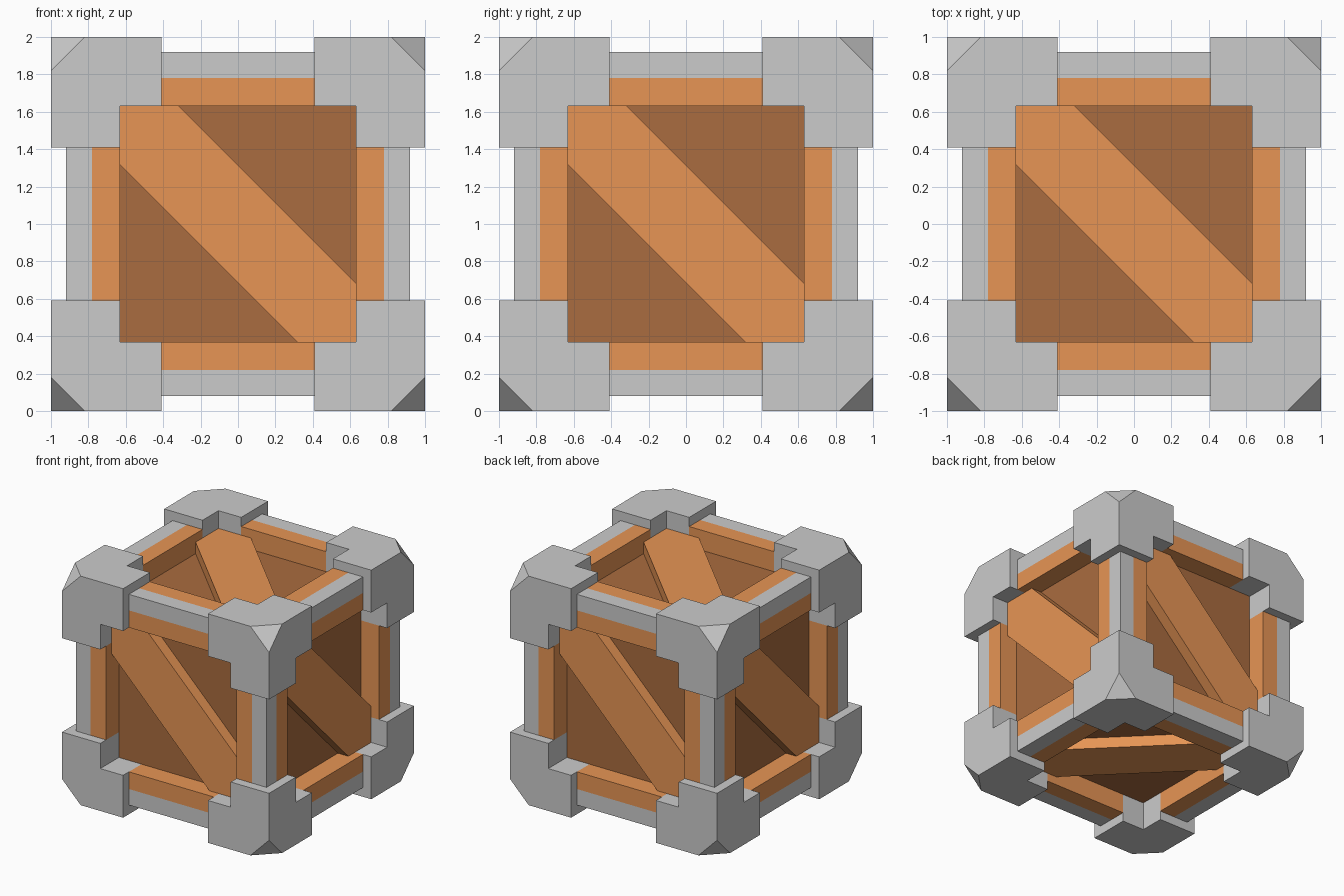
import bpy, bmesh
from math import pi
from itertools import product
from mathutils import Matrix, Vector

if "Cube" in bpy.data.objects:
    bpy.data.objects.remove(bpy.data.objects["Cube"])

# Main distances from the crate centre
CORE, SPLIT, BEAM, ARM = 0.63, 0.78, 0.92, 0.41
PANEL, BOARD, CHAMFER = 0.745, 0.845, 0.18
UP = Matrix.Translation((0, 0, 1))


def material(name, rgb):
    m = bpy.data.materials.new(name)
    m.diffuse_color = (*rgb, 1)
    m.use_nodes = True
    m.node_tree.nodes["Principled BSDF"].inputs["Base Color"].default_value = m.diffuse_color
    return m


wood = material("wood", (0.80, 0.30, 0.09))
dark_wood = material("dark_wood", (0.40, 0.15, 0.05))


def finish(name, bm, mats=(), matrix=Matrix()):
    bm.transform(UP @ matrix)
    mesh = bpy.data.meshes.new(name)
    bm.to_mesh(mesh)
    bm.free()
    for m in mats:
        mesh.materials.append(m)
    obj = bpy.data.objects.new(name, mesh)
    bpy.context.collection.objects.link(obj)
    return obj


# Corner caps: three arms in a 2x2x2 cell block, tip cut off by a sloped plane
def corner_cap(name, signs):
    bm = bmesh.new()
    lim = (ARM, CORE, 1.0)
    cells = {c for c in product((0, 1), repeat=3) if sum(c) >= 2}
    for c in cells:
        for axis, side in product(range(3), (0, 1)):
            n = list(c)
            n[axis] += 1 if side else -1
            if tuple(n) in cells:
                continue
            u, v = (axis + 1) % 3, (axis + 2) % 3
            corners = []
            for a, b in ((0, 0), (1, 0), (1, 1), (0, 1)):
                p = [0, 0, 0]
                p[axis], p[u], p[v] = lim[c[axis] + side], lim[c[u] + a], lim[c[v] + b]
                corners.append(bm.verts.new(p))
            bm.faces.new(corners if side else corners[::-1])
    bmesh.ops.remove_doubles(bm, verts=bm.verts[:], dist=0.001)
    bmesh.ops.dissolve_limit(bm, angle_limit=0.02, verts=bm.verts[:], edges=bm.edges[:])
    cut = bmesh.ops.bisect_plane(bm, geom=bm.verts[:] + bm.edges[:] + bm.faces[:],
                                 plane_co=(1 - CHAMFER, 1, 1), plane_no=(1, 1, 1),
                                 clear_outer=True)
    rim = [e for e in cut["geom_cut"] if isinstance(e, bmesh.types.BMEdge)]
    bmesh.ops.holes_fill(bm, edges=rim)
    bm.transform(Matrix.Diagonal((*signs, 1)))
    bmesh.ops.recalc_face_normals(bm, faces=bm.faces[:])
    finish(name, bm)


for i, signs in enumerate(product((-1, 1), repeat=3)):
    corner_cap(f"corner_cap_{i + 1}", signs)

# Edge beams: wooden square section with a grey outer strip
profile = [(CORE, CORE), (BEAM, CORE), (BEAM, SPLIT), (BEAM, BEAM), (SPLIT, BEAM), (CORE, BEAM)]
GREY_SIDES = (2, 3)
steel = material("steel", (0.8, 0.8, 0.8))
for axis, (su, sv) in product(range(3), list(product((-1, 1), repeat=2))):
    bm = bmesh.new()
    rings = []
    for end in (-ARM, ARM):
        ring = []
        for a, b in profile:
            p = Vector()
            p[axis], p[(axis + 1) % 3], p[(axis + 2) % 3] = end, a * su, b * sv
            ring.append(bm.verts.new(p))
        rings.append(ring)
    for k in range(6):
        j = (k + 1) % 6
        f = bm.faces.new((rings[0][k], rings[0][j], rings[1][j], rings[1][k]))
        f.material_index = 1 if k in GREY_SIDES else 0
    bm.faces.new(rings[0])
    bm.faces.new(rings[1])
    bmesh.ops.recalc_face_normals(bm, faces=bm.faces[:])
    finish(f"edge_beam_{'xyz'[axis]}_{su}_{sv}", bm, (wood, steel))


# Slab: outline in the front plane, given thickness towards the centre
def slab(name, outline, y_out, y_in, mat, matrix):
    bm = bmesh.new()
    face = bm.faces.new([bm.verts.new((x, -y_out, z)) for x, z in outline])
    ext = bmesh.ops.extrude_face_region(bm, geom=[face], use_keep_orig=True)
    moved = [v for v in ext["geom"] if isinstance(v, bmesh.types.BMVert)]
    bmesh.ops.translate(bm, verts=moved, vec=(0, y_out - y_in, 0))
    bmesh.ops.recalc_face_normals(bm, faces=bm.faces[:])
    finish(name, bm, (mat,), matrix)


# Recessed panel and diagonal board on each of the six sides
turn = lambda a, axis: Matrix.Rotation(a, 4, axis)
sides = {"front": Matrix(), "right": turn(pi / 2, 'Z'), "back": turn(pi, 'Z'),
         "left": turn(-pi / 2, 'Z'), "top": turn(-pi / 2, 'X'),
         "bottom": turn(pi / 2, 'Z') @ turn(pi / 2, 'X')}
C, W = CORE, 0.315
square = [(-C, -C), (C, -C), (C, C), (-C, C)]
diagonal = [(-C, C), (-C, C - W), (C - W, -C), (C, -C), (C, W - C), (W - C, C)]
for side, matrix in sides.items():
    slab(f"{side}_panel", square, PANEL, CORE, dark_wood, matrix)
    slab(f"{side}_diagonal_board", diagonal, BOARD, PANEL, wood, matrix)
